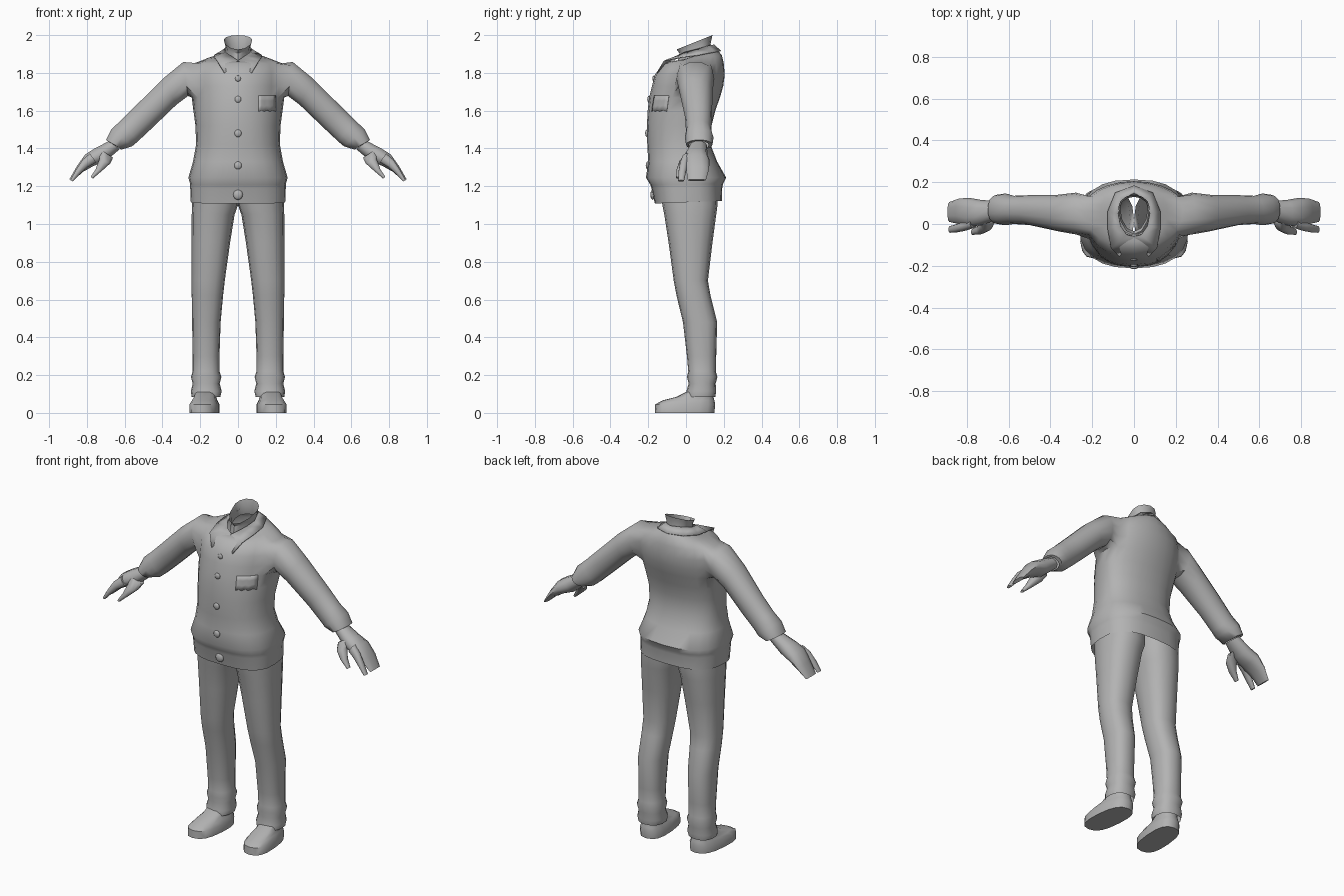
import bpy, bmesh, math
from mathutils import Vector
from mathutils.bvhtree import BVHTree

if "Cube" in bpy.data.objects:
    bpy.data.objects.remove(bpy.data.objects["Cube"])

grey = bpy.data.materials.new("plain grey")
grey.diffuse_color = (0.45, 0.45, 0.45, 1)
grey.use_nodes = True
grey.node_tree.nodes["Principled BSDF"].inputs["Base Color"].default_value = grey.diffuse_color


def finish(bm, name, angle=40, mirror=False, solid=0):
    bmesh.ops.delete(bm, geom=[v for v in bm.verts if not v.link_faces], context='VERTS')
    bmesh.ops.recalc_face_normals(bm, faces=bm.faces)
    me = bpy.data.meshes.new(name)
    bm.to_mesh(me)
    bm.free()
    ob = bpy.data.objects.new(name, me)
    bpy.context.collection.objects.link(ob)
    me.materials.append(grey)
    if solid:
        m = ob.modifiers.new("thickness", 'SOLIDIFY')
        m.thickness = solid
    if mirror:
        ob.modifiers.new("mirror", 'MIRROR')
    bpy.ops.object.select_all(action='DESELECT')
    ob.select_set(True)
    bpy.context.view_layer.objects.active = ob
    bpy.ops.object.shade_smooth_by_angle(angle=math.radians(angle))
    return ob


def spow(v, e):
    return math.copysign(abs(v) ** e, v)


def level_ring(n, z, x0, x1, yf, yb, yc, e=1, tilt=0):
    """Rounded outline lying flat; tilt raises the back."""
    pts = []
    for k in range(n):
        a = 2 * math.pi * k / n
        s = spow(math.sin(a), e)
        y = yc + s * ((yb - yc) if s > 0 else (yc - yf))
        x = (x0 + x1) / 2 + (x1 - x0) / 2 * spow(math.cos(a), e)
        pts.append((x, y, z + tilt * y))
    return pts


def limb_ring(n, tx, tz, bx, bz, yf, yb, s=1):
    """Outline across a limb, from its upper edge to its lower edge."""
    pts = []
    for k in range(n):
        a = 2 * math.pi * k / n
        w = math.sin(a) / 2
        pts.append((s * ((tx + bx) / 2 + (tx - bx) * w),
                    (yf + yb) / 2 + (yb - yf) / 2 * spow(math.cos(a), 0.85),
                    (tz + bz) / 2 + (tz - bz) * w))
    return pts


def loft(bm, rings, skip=lambda r, k: False, start=False, end=False):
    rows = [[bm.verts.new(p) for p in ring] for ring in rings]
    n = len(rows[0])
    for r in range(len(rows) - 1):
        for k in range(n):
            if not skip(r, k):
                j = (k + 1) % n
                bm.faces.new((rows[r][k], rows[r][j], rows[r + 1][j], rows[r + 1][k]))
    if start:
        bm.faces.new(rows[0])
    if end:
        bm.faces.new(rows[-1])
    return rows


# Shirt body: height, half width, front, back, middle, squareness, tilt
body = [(1.115, .25, -.165, .19, .0, .72, .04), (1.19, .253, -.182, .192, .0, .75, .02),
        (1.21, .253, -.188, .197, .0, .75, .02), (1.245, .263, -.212, .213, .0, .8, 0),
        (1.33, .238, -.2, .165, .0, .85, 0), (1.42, .222, -.205, .13, .0, .88, 0),
        (1.52, .225, -.207, .135, .01, .9, 0), (1.60, .236, -.203, .155, .03, .95, 0),
        (1.67, .245, -.195, .18, .05, 1, 0), (1.73, .25, -.18, .197, .06, 1, 0),
        (1.79, .25, -.165, .205, .06, 1, 0), (1.85, .235, -.12, .20, .06, 1, 0),
        (1.87, .16, -.085, .19, .06, 1, .12), (1.875, .09, -.05, .165, .06, 1, .3)]
N = 24
SIDE = {1: (22, 23, 0, 1), -1: (10, 11, 12, 13)}
bm = bmesh.new()
rows = loft(bm, [level_ring(N, z, -w, w, f, b, c, e, t) for z, w, f, b, c, e, t in body],
            skip=lambda r, k: 8 <= r <= 10 and k in SIDE[1] + SIDE[-1])

# Sleeves grow out of the openings in the sides and end in a flared cuff
sleeve = [(.29, 1.86, .265, 1.675, -.05, .15), (.40, 1.77, .325, 1.63, -.035, .14),
          (.55, 1.62, .45, 1.51, -.005, .138), (.62, 1.55, .53, 1.435, 0, .135),
          (.67, 1.505, .56, 1.41, -.006, .146), (.70, 1.445, .61, 1.395, 0, .14),
          (.69, 1.44, .62, 1.395, .015, .12)]
for s in (1, -1):
    arm = loft(bm, [limb_ring(14, *r, s) for r in sleeve])
    cols = [(c % N) for c in (SIDE[s][0], *[k + 1 for k in SIDE[s]])]
    rim = {rows[r][c] for r in range(8, 12) for c in cols}
    hole = [e for e in bm.edges if len(e.link_faces) == 1 and set(e.verts) <= rim]
    first = set(arm[0])
    ring = [e for e in bm.edges if set(e.verts) <= first]
    bmesh.ops.bridge_loops(bm, edges=hole + ring)
bm.normal_update()
surface = BVHTree.FromBMesh(bm)
finish(bm, "shirt", 50)


def front_y(x, z):
    hit = surface.ray_cast(Vector((x, -1, z)), Vector((0, 1, 0)))[0]
    return hit.y if hit else -.17


# Neck, open at the top
bm = bmesh.new()
loft(bm, [level_ring(12, z, -w, w, f, b, .08, 1, t) for z, w, f, b, t in
          [(1.865, .072, -.045, .14, .3), (1.915, .066, -.035, .13, .3),
           (1.944, .075, -.05, .14, .4)]])
finish(bm, "neck", 40)

# Folded collar with pointed front tips
inner = [(0, -.062, 1.865), (.035, -.052, 1.89), (.065, -.01, 1.91),
         (.077, .05, 1.925), (.055, .12, 1.945), (0, .15, 1.95)]
outer = [(.07, front_y(.07, 1.80) - .008, 1.80), (.11, -.117, 1.865), (.127, -.02, 1.885),
         (.127, .06, 1.895), (.09, .15, 1.912), (0, .185, 1.917)]
bm = bmesh.new()
ins, outs = [[bm.verts.new(p) for p in row] for row in (inner, outer)]
for i in range(5):
    bm.faces.new((ins[i], ins[i + 1], outs[i + 1], outs[i]))
finish(bm, "collar", 40, mirror=True, solid=.005)

# Buttons down the front, the lowest one larger
for i, (z, r) in enumerate([(1.77, .016), (1.66, .018), (1.48, .02), (1.31, .021), (1.155, .027)]):
    bm = bmesh.new()
    bmesh.ops.create_uvsphere(bm, u_segments=10, v_segments=6, radius=r)
    bmesh.ops.scale(bm, vec=(1, .45, 1), verts=bm.verts)
    bmesh.ops.translate(bm, vec=(0, front_y(0, z) - .001, z), verts=bm.verts)
    finish(bm, f"button_{i + 1}", 60)

# Chest pocket following the cloth, with a wavy lower edge
bm = bmesh.new()
grid = []
for i in range(7):
    x = .11 + .09 * i / 6
    low = 1.595 + (.008 if i % 2 else 0)
    zs = [low + (1.68 - low) * j / 3 for j in range(4)]
    grid.append([bm.verts.new((x, front_y(x, z) - .004, z)) for z in zs])
for i in range(6):
    for j in range(3):
        bm.faces.new((grid[i][j], grid[i + 1][j], grid[i + 1][j + 1], grid[i][j + 1]))
finish(bm, "pocket", 40, solid=.004)

# Hands: palm with joined fingers, a separate forefinger and a thumb
hand_parts = {
    "palm": [(.685, 1.44, .625, 1.395, .02, .11), (.76, 1.402, .70, 1.33, -.005, .115),
             (.81, 1.37, .765, 1.305, -.015, .125), (.855, 1.305, .82, 1.275, .0, .122),
             (.893, 1.237, .875, 1.227, .01, .105)],
    "forefinger": [(.785, 1.375, .75, 1.325, -.02, .03), (.825, 1.34, .795, 1.30, -.033, .012),
                   (.86, 1.285, .835, 1.265, -.04, 0), (.888, 1.232, .873, 1.225, -.042, -.01)],
    "thumb": [(.73, 1.395, .66, 1.35, .0, .06), (.735, 1.345, .675, 1.32, -.035, .03),
              (.755, 1.29, .715, 1.285, -.05, -.005), (.78, 1.25, .768, 1.24, -.052, -.025)]}
for name, rings in hand_parts.items():
    bm = bmesh.new()
    loft(bm, [limb_ring(10, *r) for r in rings], start=True, end=True)
    finish(bm, name, 50, mirror=True)

# Trouser legs: height, inner side, outer side, front, back
leg = [(1.21, .0, .235, -.14, .17), (1.10, .0, .243, -.125, .167), (1.05, .018, .245, -.115, .16),
       (.9, .042, .245, -.092, .14), (.7, .07, .245, -.065, .116), (.62, .079, .245, -.05, .13),
       (.48, .092, .243, -.016, .165), (.3, .098, .24, .005, .16), (.22, .098, .24, .012, .158),
       (.19, .088, .249, .005, .166), (.155, .097, .24, .014, .157), (.115, .086, .25, .002, .16),
       (.085, .094, .245, .0, .155)]
bm = bmesh.new()
loft(bm, [level_ring(16, z, a, b, f, k, (f + k) / 2, .85) for z, a, b, f, k in leg])
finish(bm, "trouser_leg", 60, mirror=True)

# Shoes, toes turned slightly outward
shoe = [(0, .1, .255, -.165, .15), (.045, .1, .255, -.163, .155), (.066, .112, .243, -.125, .15),
        (.085, .12, .235, -.05, .145), (.115, .125, .23, .01, .14)]
bm = bmesh.new()
loft(bm, [level_ring(16, z, a, b, f, k, (f + k) / 2, .75) for z, a, b, f, k in shoe],
     start=True, end=True)
for v in bm.verts:
    v.co.x -= .08 * v.co.y
finish(bm, "shoe", 45, mirror=True)
